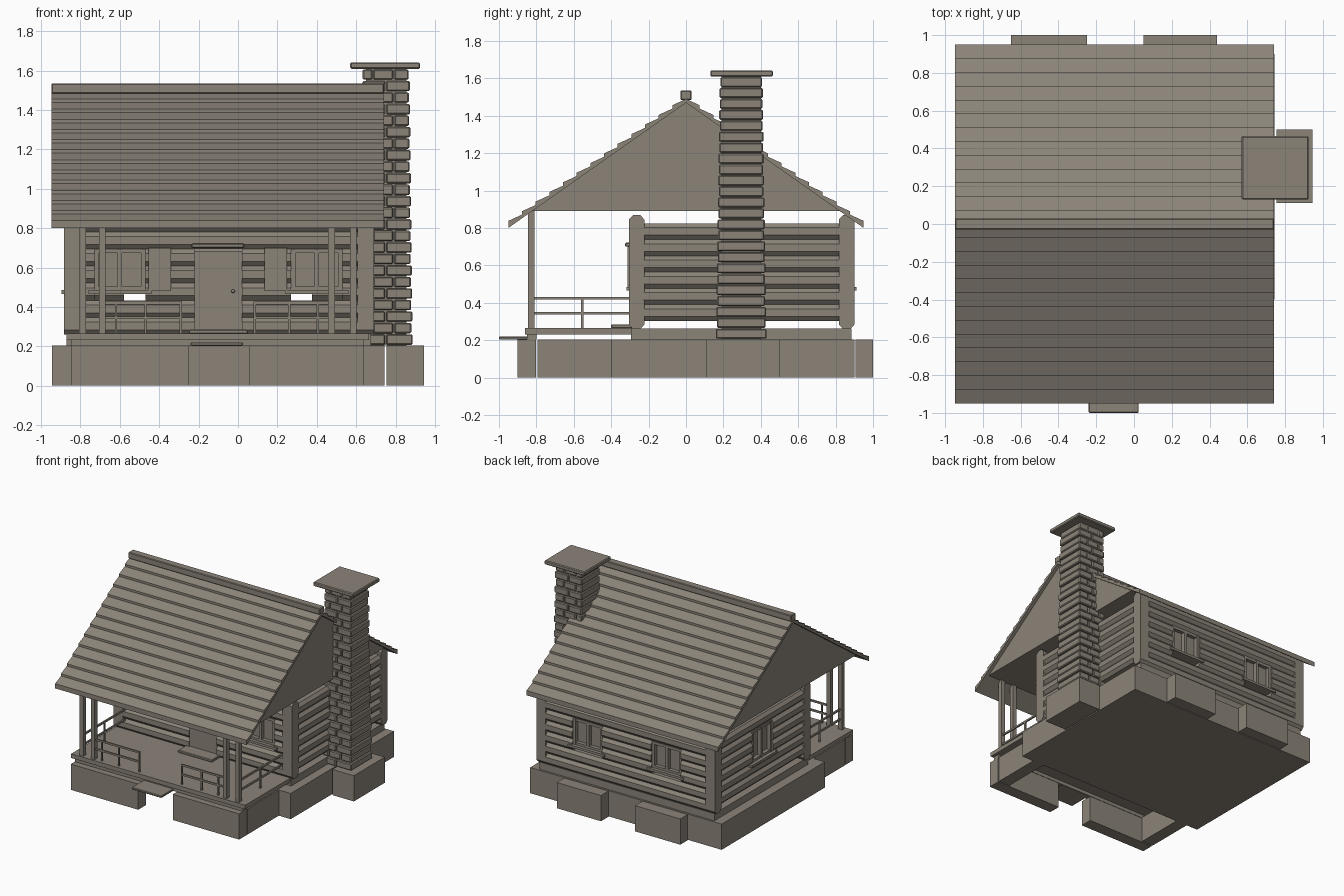
import bpy, bmesh
from mathutils import Vector

cube = bpy.data.objects.get("Cube")
if cube:
    bpy.data.objects.remove(cube, do_unlink=True)

wood = bpy.data.materials.new("weathered_brown")
wood.use_nodes = True
COLOUR = (0.26, 0.23, 0.19, 1)
wood.diffuse_color = COLOUR
wood.node_tree.nodes["Principled BSDF"].inputs["Base Color"].default_value = COLOUR


def prism(name, profile, axis, start, end, bevel=0):
    """Extrude a profile along x (points are y, z) or along y (points are x, z)."""
    bm = bmesh.new()
    place = (lambda p: (start, p[0], p[1])) if axis == "x" else (lambda p: (p[0], start, p[1]))
    face = bm.faces.new([bm.verts.new(place(p)) for p in profile])
    ext = bmesh.ops.extrude_face_region(bm, geom=[face])
    step = Vector((end - start, 0, 0) if axis == "x" else (0, end - start, 0))
    bmesh.ops.translate(bm, vec=step, verts=[v for v in ext["geom"] if isinstance(v, bmesh.types.BMVert)])
    bmesh.ops.recalc_face_normals(bm, faces=bm.faces)
    mesh = bpy.data.meshes.new(name)
    bm.to_mesh(mesh)
    bm.free()
    mesh.materials.append(wood)
    obj = bpy.data.objects.new(name, mesh)
    bpy.context.collection.objects.link(obj)
    if bevel:
        mod = obj.modifiers.new("soft_edge", "BEVEL")
        mod.width, mod.segments = bevel, 1
    return obj


def box(name, x0, x1, y0, y1, z0, z1, bevel=0):
    return prism(name, [(y0, z0), (y1, z0), (y1, z1), (y0, z1)], "x", x0, x1, bevel)


# Foundation
BASE = 0.205
box("main_foundation", -0.945, 0.745, -0.4, 0.9, 0, BASE)
box("chimney_foundation", 0.755, 0.945, 0.11, 0.5, 0, BASE)
for x0, x1 in ((-0.65, -0.25), (0.05, 0.44)):
    box("back_foundation_block", x0, x1, 0.907, 1.0, 0, BASE)
for x0, x1, side in ((-0.845, -0.25, -0.845), (0.055, 0.64, 0.54)):
    box("porch_front_wall", x0, x1, -0.9, -0.803, 0, BASE)
    box("porch_side_wall", side, side + 0.1, -0.795, -0.4, 0, BASE)

# Floors and steps
box("house_floor", -0.87, 0.675, -0.295, 0.885, BASE, 0.262)
box("porch_deck", -0.87, 0.665, -0.86, -0.29, 0.232, 0.265)
box("porch_beam", -0.845, 0.64, -0.85, -0.8, BASE, 0.232)
box("front_step", -0.24, 0.025, -1.0, -0.8, 0.203, 0.22, 0.004)
box("door_step", -0.25, 0.05, -0.4, -0.29, 0.265, 0.285, 0.004)

# Log walls
PITCH = 0.087
LOW = 0.26
THICK = 0.082
X0, X1, Y0, Y1 = -0.885, 0.69, -0.305, 0.9


def log(name, axis, across, z, start, end):
    h, w, t = PITCH / 2, THICK / 2, 0.02
    ring = [(-t, -h), (t, -h), (w, -t), (w, t), (t, h), (-t, h), (-w, t), (-w, -t)]
    prism(name, [(across + a, z + b) for a, b in ring], axis, start, end)


def log_wall(name, axis, across, bottom, count, start, end, openings):
    """Stack logs and leave out the stretches inside openings (start, end, low, high)."""
    for i in range(count):
        z = bottom + PITCH * (i + 0.5)
        cursor = start
        for a, b, low, high in sorted(openings):
            if low < z < high:
                log(name, axis, across, z, cursor, a)
                cursor = b
        log(name, axis, across, z, cursor, end)


HALF = 0.13
FRONT_WINDOWS = (-0.6, 0.4)
BACK_WINDOWS = (-0.45, 0.245)
SIDE_WINDOW = 0.29
WIN_LOW, WIN_HIGH = 0.434, 0.695


def gap(c):
    return (c - HALF, c + HALF, WIN_LOW, WIN_HIGH)


half = THICK / 2
log_wall("front_log", "x", Y0 + half, LOW, 7, X0, X1,
         [gap(c) for c in FRONT_WINDOWS] + [(-0.22, 0.02, 0.2, 0.69)])
log_wall("back_log", "x", Y1 - half, LOW, 7, X0, X1, [gap(c) for c in BACK_WINDOWS])
log_wall("left_wall_log", "y", X0 + half, LOW + PITCH / 2, 6, Y0, Y1,
         [(SIDE_WINDOW - HALF, SIDE_WINDOW + HALF, 0.477, 0.738)])
log_wall("right_wall_log", "y", X1 - half, LOW + PITCH / 2, 6, Y0, Y1, [])


# Windows: bars, centre bar, pane and sill, placed along a wall and facing outward
def window(axis, centre, face, out, low=0.482, high=WIN_HIGH):
    def part(name, a0, a1, d0, d1, z0, z1):
        d0, d1 = sorted((face + out * d0, face + out * d1))
        if axis == "x":
            box(name, centre + a0, centre + a1, d0, d1, z0, z1)
        else:
            box(name, d0, d1, centre + a0, centre + a1, z0, z1)
    part("window_pane", -HALF, HALF, -0.055, -0.045, low, high)
    for a in (-HALF, -0.011, HALF - 0.022):
        part("window_upright", a, a + 0.022, -0.07, -0.012, low, high)
    for z in (low, high - 0.022):
        part("window_rail", -HALF, HALF, -0.07, -0.015, z, z + 0.022)
    part("window_sill", -0.16, 0.16, -0.075, 0.012, low - 0.015, low + 0.004)


for c in FRONT_WINDOWS:
    window("x", c, Y0, -1)
for c in BACK_WINDOWS:
    window("x", c, Y1, 1)
window("y", SIDE_WINDOW, X0, -1, 0.482, 0.738)

# Shutters between the door and the front windows
for x in (-0.455, 0.135):
    box("shutter", x, x + 0.115, Y0 - 0.008, Y0 + 0.02, 0.48, 0.7)

# Door
box("door", -0.22, 0.02, -0.295, -0.25, 0.265, 0.685)
box("door_lintel", -0.235, 0.03, -0.325, -0.25, 0.7, 0.722, 0.004)
bpy.ops.mesh.primitive_uv_sphere_add(segments=10, ring_count=6, radius=0.01, location=(-0.025, -0.302, 0.48))
bpy.context.object.name = "door_knob"
bpy.context.object.data.materials.append(wood)

# Porch posts and railings
PY = -0.828
for x in (-0.79, -0.69, 0.475, 0.585):
    box("porch_post", x - 0.017, x + 0.017, PY - 0.017, PY + 0.017, 0.265, 0.9)


def bar(name, x0, x1, y0, y1, z):
    box(name, x0 - 0.006, x1 + 0.006, y0 - 0.006, y1 + 0.006, z - 0.007, z + 0.007)


for x0, x1 in ((-0.69, -0.29), (0.085, 0.475)):
    for z in (0.345, 0.42):
        bar("front_rail", x0, x1, PY, PY, z)
    ends = (x1, (x0 + x1) / 2 + 0.02, x0 + 0.07) if x0 < 0 else (x0, (x0 + x1) / 2 - 0.02, x1 - 0.07)
    for x in ends:
        box("front_baluster", x - 0.006, x + 0.006, PY - 0.006, PY + 0.006, 0.265, 0.42)
for x in (-0.79, 0.585):
    for z in (0.345, 0.425):
        bar("side_rail", x, x, PY, Y0, z)
    box("side_baluster", x - 0.006, x + 0.006, -0.561, -0.549, 0.265, 0.425)

# Roof: attic with gable ends, overlapping planks and ridge
RIDGE, SLOPE, PLANKS = 1.47, 0.705, 13
REACH = 0.95 / PLANKS


def under(y):
    return RIDGE - SLOPE * y


attic = (RIDGE - 0.89) / SLOPE
prism("gable_attic", [(-attic, 0.89), (attic, 0.89), (0, RIDGE)], "x", -0.925, 0.715)
for side in (-1, 1):
    for i in range(PLANKS):
        a, b = i * REACH, (i + 1) * REACH
        prism("roof_plank", [(side * a, under(a)), (side * b, under(b)),
                             (side * b, under(b) + 0.038), (side * a, under(a) + 0.02)], "x", -0.948, 0.742)
box("ridge_cap", -0.948, 0.742, -0.03, 0.03, 1.485, 1.535, 0.005)

# Chimney: staggered brick courses around a core, with a cap
COURSES = 24
RISE = (1.61 - BASE) / COURSES
box("chimney_core", 0.65, 0.855, 0.19, 0.4, BASE, 1.61)
for i in range(COURSES):
    t = i / (COURSES - 1)
    odd = i % 2
    deep = 0.135 - 0.02 * t - 0.004 * odd
    left, right = 0.63, 0.89 - 0.015 * t - 0.006 * odd
    cuts = (left, 0.685, 0.79, right) if odd else (left, 0.75, right)
    z = BASE + i * RISE
    for a, b in zip(cuts, cuts[1:]):
        box("chimney_brick", a + 0.003, b - 0.003, 0.295 - deep, 0.295 + deep, z + 0.003, z + RISE - 0.003, 0.006)
box("chimney_cap", 0.57, 0.925, 0.13, 0.465, 1.61, 1.642, 0.006)
